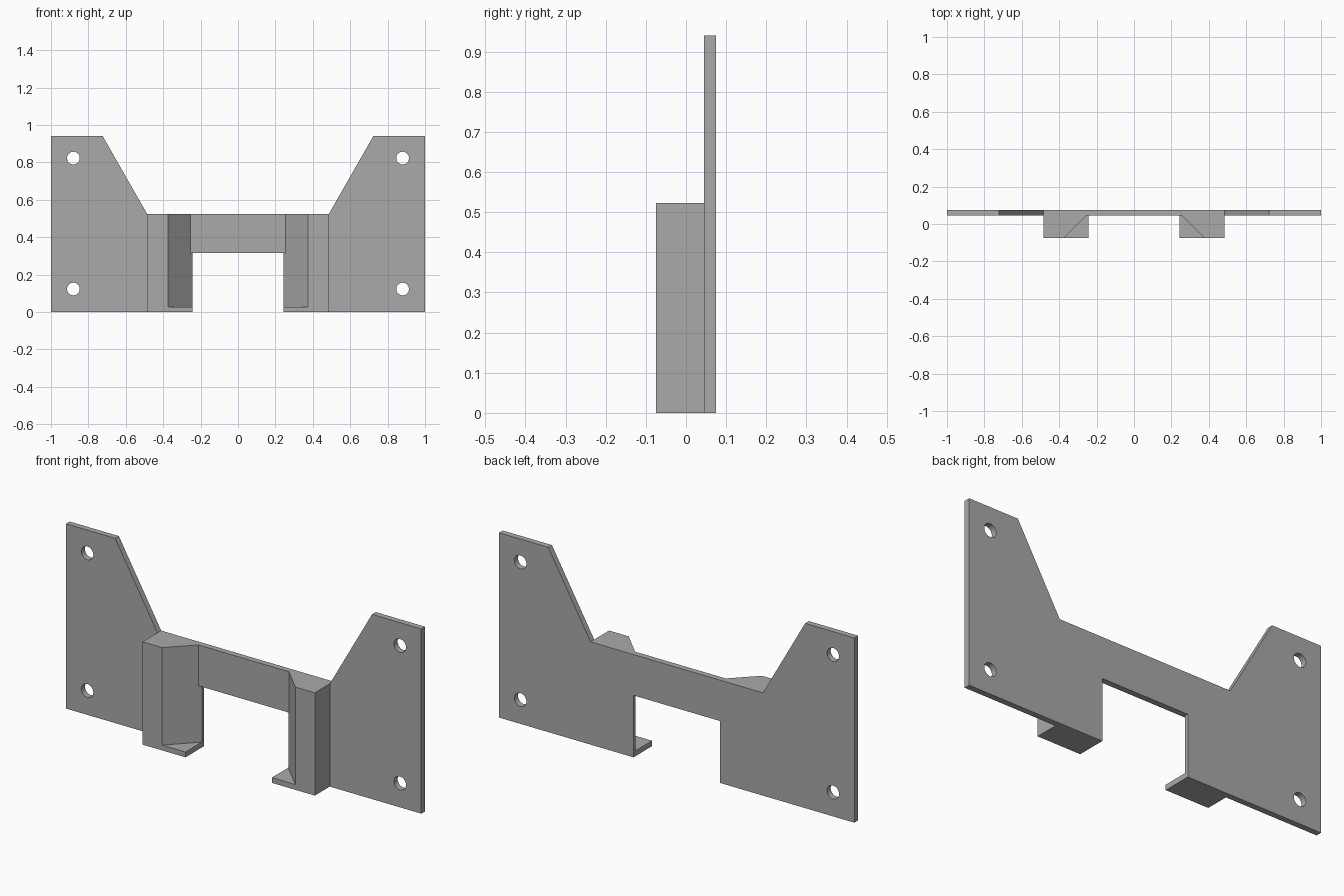
import bpy
import bmesh
from math import cos, sin, tau
from mathutils import Vector

cube = bpy.data.objects.get("Cube")
if cube:
    bpy.data.objects.remove(cube, do_unlink=True)

grey = bpy.data.materials.new("plain grey")
grey.use_nodes = True
colour = (0.4, 0.4, 0.4, 1)
grey.diffuse_color = colour
grey.node_tree.nodes["Principled BSDF"].inputs["Base Color"].default_value = colour

PLATE_FRONT, PLATE_BACK = 0.045, 0.075
FRONT = -0.075
BEAM_TOP, BEAM_BOTTOM = 0.523, 0.315
SHELF_TOP = 0.027
INNER, OUTER = 0.243, 0.485


def prism(name, points, axis, low, high):
    """Extrude a closed outline along y (x, z points) or z (x, y points)."""
    bm = bmesh.new()
    if axis == "y":
        verts = [bm.verts.new((a, low, b)) for a, b in points]
        step = Vector((0, high - low, 0))
    else:
        verts = [bm.verts.new((a, b, low)) for a, b in points]
        step = Vector((0, 0, high - low))
    face = bm.faces.new(verts)
    result = bmesh.ops.extrude_face_region(bm, geom=[face], use_keep_orig=True)
    moved = [g for g in result["geom"] if isinstance(g, bmesh.types.BMVert)]
    bmesh.ops.translate(bm, verts=moved, vec=step)
    bmesh.ops.recalc_face_normals(bm, faces=bm.faces)
    mesh = bpy.data.meshes.new(name)
    bm.to_mesh(mesh)
    bm.free()
    mesh.materials.append(grey)
    obj = bpy.data.objects.new(name, mesh)
    bpy.context.collection.objects.link(obj)
    return obj


def combine(target, tool, operation):
    """Apply a boolean and remove the helper."""
    mod = target.modifiers.new(operation.lower(), "BOOLEAN")
    mod.operation, mod.solver, mod.object = operation, "EXACT", tool
    bpy.context.view_layer.objects.active = target
    bpy.ops.object.modifier_apply(modifier=mod.name)
    bpy.data.objects.remove(tool, do_unlink=True)


# Back plate outline: right half, then its mirror image
half = [(INNER, BEAM_BOTTOM), (INNER, 0), (1, 0), (1, 0.94), (0.723, 0.94), (OUTER, BEAM_TOP)]
outline = half + [(-x, z) for x, z in reversed(half)]
bracket = prism("mounting_bracket", outline, "y", PLATE_FRONT, PLATE_BACK)

for side in (-1, 1):
    # Screw holes
    for z in (0.123, 0.823):
        circle = [(side * 0.88 + 0.034 * cos(tau * i / 32), z + 0.034 * sin(tau * i / 32))
                  for i in range(32)]
        combine(bracket, prism("hole_cutter", circle, "y", 0, 0.12), "DIFFERENCE")

    # Bevel carried into the plate below the beam
    wedge = [(0.385, -0.085), (0.235, 0.065), (0.2, 0.065), (0.2, -0.085)]
    wedge = [(side * x, y) for x, y in wedge]
    combine(bracket, prism("bevel_cutter", wedge, "z", SHELF_TOP, BEAM_BOTTOM), "DIFFERENCE")

    # Bevelled guide post and the thin shelf at its foot
    post = [(OUTER, 0.06), (OUTER, FRONT), (0.375, FRONT), (INNER, 0.057), (INNER, 0.06)]
    shelf = [(OUTER, 0.06), (OUTER, FRONT), (INNER, FRONT), (INNER, 0.06)]
    for name, points, top in (("guide_post", post, BEAM_TOP), ("foot_shelf", shelf, SHELF_TOP)):
        points = [(side * x, y) for x, y in points]
        combine(bracket, prism(name, points, "z", 0, top), "UNION")

# Smooth hole walls, crisp edges elsewhere
bpy.ops.object.select_all(action="DESELECT")
bracket.select_set(True)
bpy.context.view_layer.objects.active = bracket
bpy.ops.object.shade_smooth_by_angle(angle=0.5)
